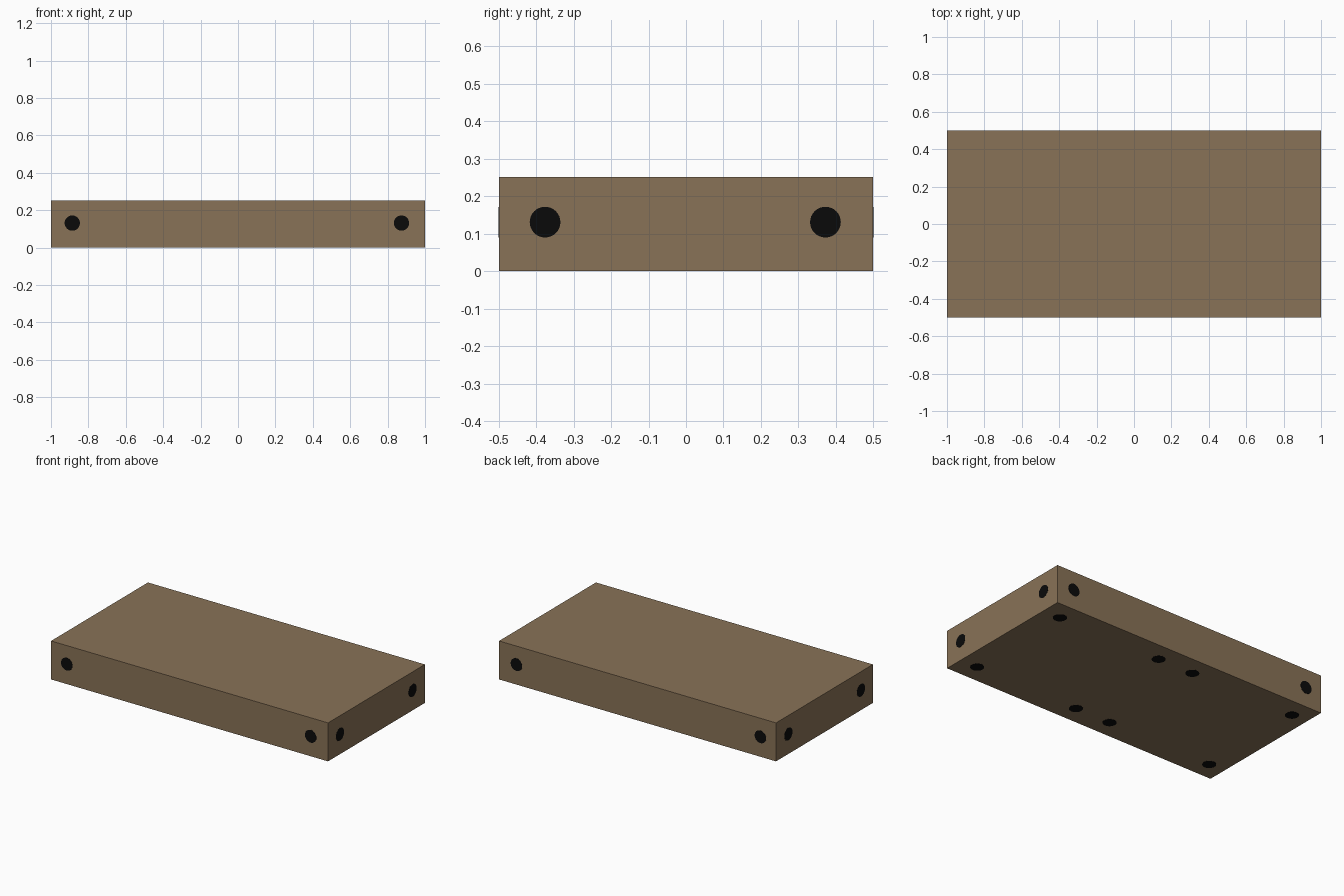
import bpy
from math import pi

if "Cube" in bpy.data.objects:
    bpy.data.objects.remove(bpy.data.objects["Cube"])


def material(name, color):
    m = bpy.data.materials.new(name)
    m.diffuse_color = (*color, 1)
    m.use_nodes = True
    m.node_tree.nodes["Principled BSDF"].inputs["Base Color"].default_value = m.diffuse_color
    return m


wood = material("wood", (0.25, 0.17, 0.095))
black = material("black", (0.003, 0.003, 0.003))

PROUD = 0.001    # how far the plugs stand out of the block
DEPTH = 0.04     # how deep the plugs sit in the block
RADIUS = 0.041
Z0, Z1 = PROUD, 0.252
XS = (-0.886, -0.13, 0.125, 0.874)
YS = (-0.376, 0.372)
PLUG_Z = 0.131

# Plain block
bpy.ops.mesh.primitive_cube_add(size=1, location=(0, 0, (Z0 + Z1) / 2))
block = bpy.context.object
block.name = "block"
block.scale = (2 - 2 * PROUD, 1 - 2 * PROUD, Z1 - Z0)
bpy.ops.object.transform_apply(location=False, rotation=False, scale=True)
block.data.materials.append(wood)


def plug(name, location, rotation=(0, 0, 0)):
    bpy.ops.mesh.primitive_cylinder_add(vertices=32, radius=RADIUS, depth=DEPTH,
                                        location=location, rotation=rotation)
    o = bpy.context.object
    o.name = name
    o.data.materials.append(black)
    bpy.ops.object.shade_smooth_by_angle()


# Round plugs in the front and back faces
for side, s in (("front", -1), ("back", 1)):
    for x in (XS[0], XS[-1]):
        plug(side + "_plug", (x, s * (0.5 - DEPTH / 2), PLUG_Z), (pi / 2, 0, 0))

# Round plugs in the left and right faces
for side, s in (("left", -1), ("right", 1)):
    for y in YS:
        plug(side + "_plug", (s * (1 - DEPTH / 2), y, PLUG_Z), (0, pi / 2, 0))

# Two rows of plugs underneath
for x in XS:
    for y in YS:
        plug("bottom_plug", (x, y, DEPTH / 2))
